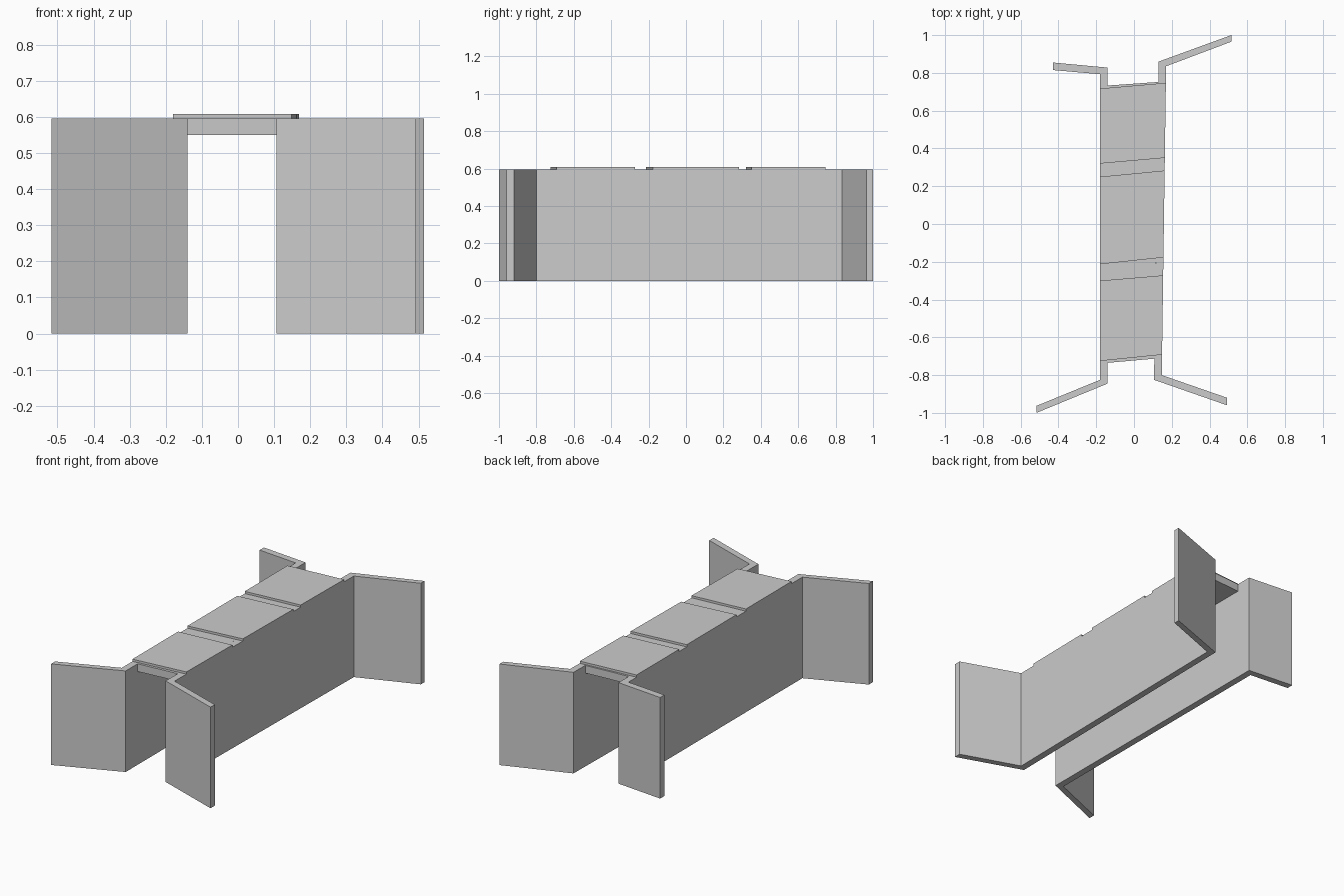
import bpy, bmesh

if "Cube" in bpy.data.objects:
    bpy.data.objects.remove(bpy.data.objects["Cube"])


def prism(name, outline, z0, z1):
    """Extrude a plan outline from z0 to z1."""
    bm = bmesh.new()
    face = bm.faces.new([bm.verts.new((x, y, z0)) for x, y in outline])
    top = bmesh.ops.extrude_face_region(bm, geom=[face])["geom"]
    verts = [v for v in top if isinstance(v, bmesh.types.BMVert)]
    bmesh.ops.translate(bm, verts=verts, vec=(0, 0, z1 - z0))
    bmesh.ops.recalc_face_normals(bm, faces=bm.faces)
    mesh = bpy.data.meshes.new(name)
    bm.to_mesh(mesh)
    bm.free()
    obj = bpy.data.objects.new(name, mesh)
    bpy.context.collection.objects.link(obj)
    return obj


WALL_TOP = 0.595
SLAB_TOP = 0.608
LEFT = -0.18


def right_edge(y):
    """Outer face of the slightly slanted right wall."""
    return 0.147 + (y + 0.8) * 0.023 / 1.635


# Side walls with splayed wing walls at both ends
prism("left_wall", [(-0.517, -1.0), (-0.14, -0.845), (-0.14, 0.828), (-0.43, 0.855),
                    (-0.43, 0.815), (LEFT, 0.793), (LEFT, -0.825), (-0.517, -0.963)],
      0, WALL_TOP)
prism("right_wall", [(0.493, -0.96), (0.493, -0.92), (0.147, -0.8), (0.17, 0.835),
                     (0.515, 0.965), (0.515, 1.0), (0.131, 0.86), (0.106, -0.825)],
      0, WALL_TOP)

# Deck spanning between the walls
prism("deck", [(-0.14, -0.735), (0.1075, -0.713), (0.1295, 0.752), (-0.14, 0.733)],
      0.55, WALL_TOP)

# Three cover slabs resting on the walls, skewed in plan
slabs = [(-0.725, -0.692, -0.30, -0.272),
         (-0.213, -0.177, 0.25, 0.283),
         (0.32, 0.35, 0.717, 0.747)]
for i, (fl, fr, bl, br) in enumerate(slabs, 1):
    prism(f"cover_slab_{i}", [(LEFT, fl), (right_edge(fr), fr), (right_edge(br), br), (LEFT, bl)],
          WALL_TOP, SLAB_TOP)
